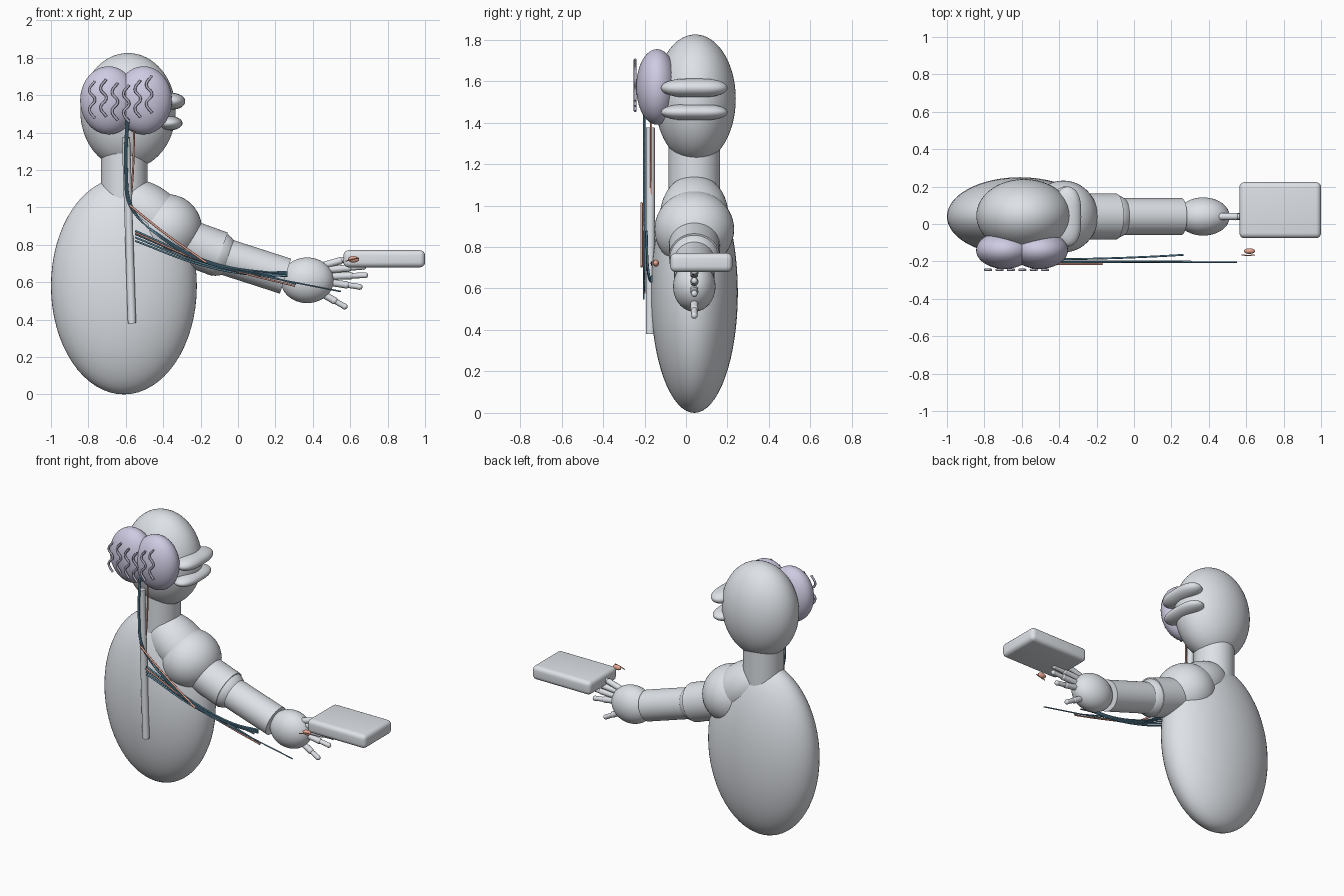
import bpy
import math
from mathutils import Vector

cube = bpy.data.objects.get("Cube")
if cube:
    bpy.data.objects.remove(cube, do_unlink=True)

Y = 0.04  # depth of the body's middle plane


def material(name, r, g, b):
    mat = bpy.data.materials.new(name)
    mat.use_nodes = True
    mat.diffuse_color = (r, g, b, 1)
    mat.node_tree.nodes["Principled BSDF"].inputs["Base Color"].default_value = (r, g, b, 1)
    return mat


GREY = material("light grey", 0.73, 0.76, 0.80)
LILAC = material("lilac", 0.62, 0.59, 0.76)
SLATE = material("dusky lilac", 0.45, 0.43, 0.55)
BLUE = material("deep blue", 0.13, 0.30, 0.42)
CORAL = material("coral", 0.80, 0.38, 0.29)


def finish(name, mat):
    ob = bpy.context.object
    ob.name = name
    ob.data.materials.append(mat)
    bpy.ops.object.shade_smooth_by_angle(angle=math.radians(35))
    return ob


def ellipsoid(name, mat, centre, radii, tilt=0, segs=48):
    bpy.ops.mesh.primitive_uv_sphere_add(segments=segs, ring_count=segs // 2, location=centre)
    ob = finish(name, mat)
    ob.scale = radii
    ob.rotation_euler = (0, tilt, 0)
    return ob


def rod(name, mat, start, end, radius, sides=32):
    a, b = Vector(start), Vector(end)
    bpy.ops.mesh.primitive_cylinder_add(vertices=sides, radius=radius,
                                        depth=(b - a).length, location=(a + b) / 2)
    ob = finish(name, mat)
    ob.rotation_euler = (b - a).to_track_quat("Z", "Y").to_euler()
    return ob


def strand(name, mat, points, radius):
    curve = bpy.data.curves.new(name, "CURVE")
    curve.dimensions = "3D"
    curve.bevel_depth = radius
    curve.bevel_resolution = 2
    curve.resolution_u = 8
    curve.use_fill_caps = True
    spline = curve.splines.new("BEZIER")
    spline.bezier_points.add(len(points) - 1)
    for bp, co in zip(spline.bezier_points, points):
        bp.co = co
        bp.handle_left_type = bp.handle_right_type = "AUTO"
    curve.materials.append(mat)
    ob = bpy.data.objects.new(name, curve)
    bpy.context.collection.objects.link(ob)
    return ob


# Torso, neck and head
ellipsoid("torso", GREY, (-0.61, Y, 0.58), (0.39, 0.21, 0.58), segs=64)
rod("neck", GREY, (-0.608, Y, 1.0), (-0.608, Y, 1.36), 0.125, 48)
ellipsoid("head", GREY, (-0.588, Y + 0.005, 1.515), (0.255, 0.195, 0.31), segs=64)

# Lips: ellipsoids with blunted ends
for name, x, z, thick in (("upper_lip", -0.355, 1.567, 0.045), ("lower_lip", -0.37, 1.45, 0.039)):
    lip = ellipsoid(name, GREY, (x, Y, z), (0.073, 0.16, thick))
    for v in lip.data.vertices:
        v.co.y = math.copysign(abs(v.co.y) ** 0.65, v.co.y)

# Shoulder and arm
ellipsoid("shoulder_slope", GREY, (-0.46, Y, 0.95), (0.25, 0.165, 0.155), math.radians(40))
ellipsoid("shoulder", GREY, (-0.378, Y, 0.885), (0.185, 0.192, 0.185))
rod("upper_arm", GREY, (-0.36, Y, 0.845), (-0.096, Y, 0.749), 0.123, 48)
ellipsoid("elbow", GREY, (-0.122, Y, 0.755), (0.121, 0.121, 0.121))
rod("forearm", GREY, (-0.118, Y, 0.752), (0.254, Y, 0.632), 0.098, 48)
ellipsoid("hand", GREY, (0.37, Y, 0.61), (0.142, 0.102, 0.122))

# Fingers: knuckled segments fanned out in one plane
fingers = [(0.46, 0.69, 0.60, 0.73), (0.47, 0.665, 0.67, 0.682), (0.48, 0.63, 0.68, 0.637),
           (0.47, 0.602, 0.65, 0.575), (0.43, 0.55, 0.57, 0.47)]
for i, (x0, z0, x1, z1) in enumerate(fingers):
    root, tip = Vector((x0, Y, z0)), Vector((x1, Y, z1))
    mid = root.lerp(tip, 0.6)
    rod(f"finger_base_{i}", GREY, root, mid, 0.019, 16)
    ellipsoid(f"knuckle_{i}", GREY, mid, (0.02,) * 3, segs=16)
    rod(f"finger_end_{i}", GREY, mid, tip, 0.015, 16)
    ellipsoid(f"fingertip_{i}", GREY, tip, (0.016,) * 3, segs=16)

# Slab beside the hand, softly shaded all over
bpy.ops.mesh.primitive_cube_add(size=1, location=(0.782, 0.074, 0.725))
slab = bpy.context.object
slab.name = "slab"
slab.scale = (0.436, 0.3, 0.092)
slab.data.materials.append(GREY)
bpy.ops.object.transform_apply(location=False, rotation=False, scale=True)
bpy.ops.object.shade_smooth()
bevel = slab.modifiers.new("rounded_edges", "BEVEL")
bevel.width = 0.028
bevel.segments = 5

# Brain lobes with wavy folds
for side, x in (("right", -0.692), ("left", -0.505)):
    ellipsoid(f"brain_lobe_{side}", LILAC, (x, -0.14, 1.572), (0.152, 0.1, 0.182))
for i, mid_z in enumerate((1.575, 1.585, 1.565, 1.555, 1.58, 1.605)):
    x = -0.78 + i * 0.061
    points = [(x + 0.015 * (-1) ** k, -0.245, mid_z + 0.1 - 0.05 * k) for k in range(5)]
    strand(f"brain_fold_{i}", SLATE, points, 0.007)

# Spinal cord
rod("spinal_cord", GREY, (-0.599, -0.172, 1.375), (-0.567, -0.172, 0.38), 0.022)

# Nerve strands running from the brain along the arm
for i in range(3):
    d = 0.006 * i
    path = [(-0.595 + d, 1.5), (-0.605 + d, 1.2), (-0.575 + d, 1.0), (-0.4, 0.84 - d), (-0.15, 0.71 - d)]
    path += [[(0.26, 0.64)], [(0.1, 0.65), (0.31, 0.59)], [(0.1, 0.64), (0.55, 0.55)]][i]
    strand(f"long_nerve_{i}", BLUE, [(x, -0.2 - 0.002 * i, z) for x, z in path], 0.004)
for i in range(4):
    d = 0.018 * i
    path = [(-0.55, -0.19, 0.875 - d), (-0.2, -0.185, 0.725 - d * 0.6),
            (0.08, -0.175, 0.655 - d * 0.3), (0.265, -0.165, 0.655 - d * 0.4)]
    strand(f"arm_nerve_{i}", BLUE, path, 0.005)
neck_path = [(-0.555, 1.44), (-0.561, 1.2), (-0.576, 1.0)]
strand("neck_coral_nerve", CORAL, [(x, -0.168, z) for x, z in neck_path], 0.005)
chest_path = [(-0.58, 1.012), (-0.4, 0.868), (-0.17, 0.705)]
strand("chest_coral_nerve", CORAL, [(x, -0.214, z) for x, z in chest_path], 0.006)
arm_path = [(-0.55, 0.865), (-0.2, 0.715), (0.08, 0.635), (0.305, 0.58)]
strand("arm_coral_nerve", CORAL, [(x, -0.2, z) for x, z in arm_path], 0.005)

# Touch point near the slab
ellipsoid("touch_point", CORAL, (0.617, -0.145, 0.722), (0.03, 0.015, 0.017), segs=24)
strand("touch_spark", CORAL, [(0.575, -0.165, 0.712), (0.61, -0.168, 0.722), (0.645, -0.165, 0.73)], 0.003)
